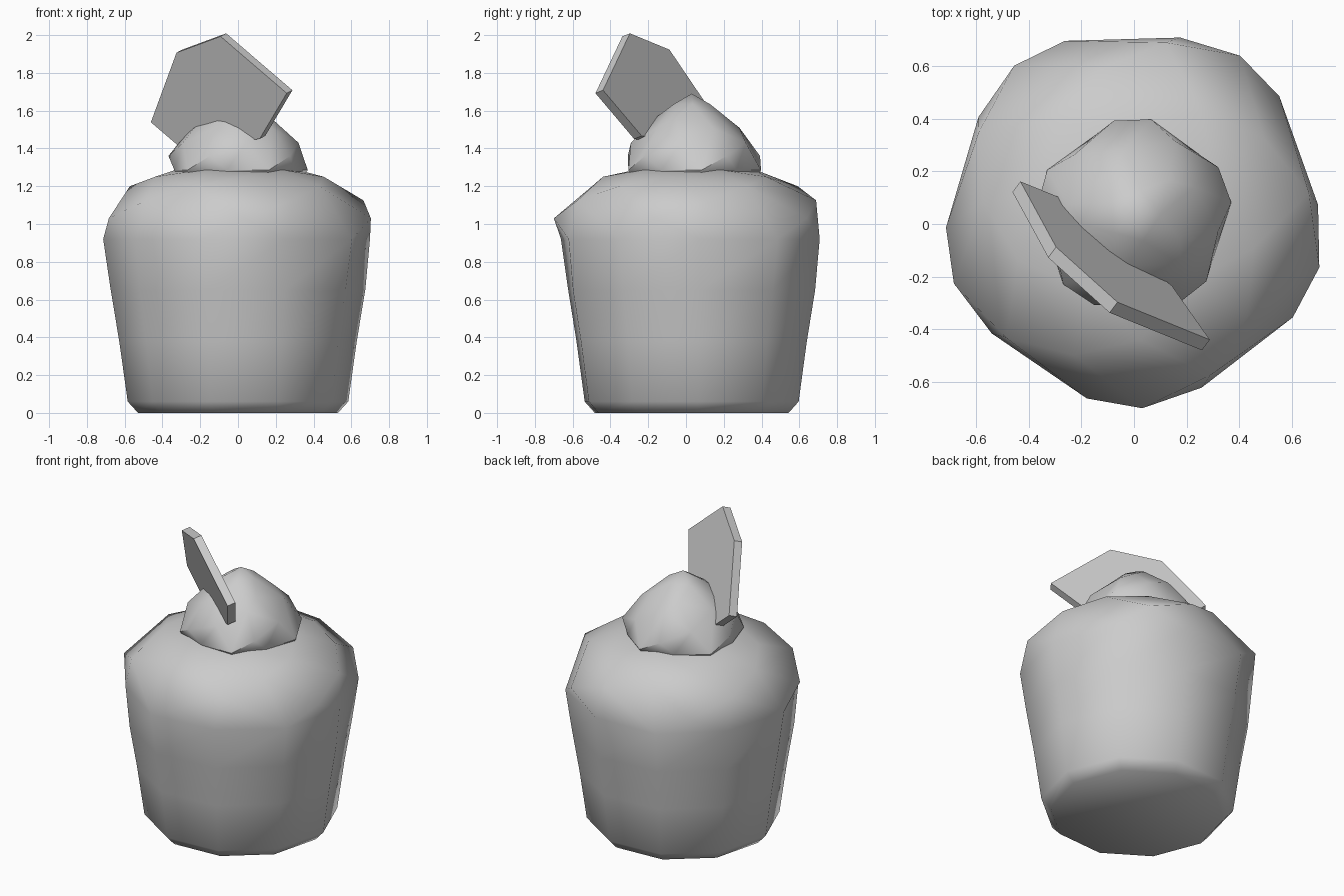
import bpy, bmesh
from math import radians, sin, cos
from mathutils import Vector

cube = bpy.data.objects.get("Cube")
if cube:
    bpy.data.objects.remove(cube, do_unlink=True)

CENTRE_Y = 0.03
LOBES = 5
STEP = 360 / LOBES

grey = bpy.data.materials.new("plain grey")
grey.use_nodes = True
colour = (0.6, 0.6, 0.6, 1)
grey.diffuse_color = colour
grey.node_tree.nodes["Principled BSDF"].inputs["Base Color"].default_value = colour


def polar(angle, radius, z):
    a = radians(angle)
    return Vector((radius * cos(a), CENTRE_Y + radius * sin(a), z))


def finish(bm, name, smooth):
    bmesh.ops.recalc_face_normals(bm, faces=bm.faces)
    mesh = bpy.data.meshes.new(name)
    bm.to_mesh(mesh)
    bm.free()
    obj = bpy.data.objects.new(name, mesh)
    bpy.context.collection.objects.link(obj)
    mesh.materials.append(grey)
    if smooth:
        bpy.ops.object.select_all(action="DESELECT")
        obj.select_set(True)
        bpy.context.view_layer.objects.active = obj
        bpy.ops.object.shade_smooth_by_angle(angle=radians(50))
    return obj


def twisted_lobes(name, rings, start, gap, crest, tip_z):
    """Decagonal wall topped by spiral crests that climb to a tip.
    rings: (radius of even corners, radius of odd corners, z), bottom up.
    crest: (angle, radius, z) of the first crest, from rim to centre."""
    bm = bmesh.new()
    wall = []
    for even, odd, z in rings:
        ring = []
        for k in range(LOBES):
            ring.append(bm.verts.new(polar(start + k * STEP, even, z)))
            ring.append(bm.verts.new(polar(start + k * STEP + gap, odd, z)))
        wall.append(ring)
    count = 2 * LOBES
    bm.faces.new(wall[0])
    for low, high in zip(wall, wall[1:]):
        for i in range(count):
            j = (i + 1) % count
            bm.faces.new((low[i], low[j], high[j], high[i]))

    crests = [[bm.verts.new(polar(a + k * STEP, r, z)) for a, r, z in crest]
              for k in range(LOBES)]
    tip = bm.verts.new((0, CENTRE_Y, tip_z))
    rim = wall[-1]
    for k in range(LOBES):
        c, d, e, f, g = crests[k]
        c2, d2, e2, f2, g2 = crests[(k + 1) % LOBES]
        b, a, b2 = rim[2 * k], rim[2 * k + 1], rim[(2 * k + 2) % count]
        # Overhanging lip and the wall below the crest
        for face in ((b, a, c), (c, a, d), (d, a, b2, e), (e, b2, c2)):
            bm.faces.new(face)
        # Slope up to the crest of the neighbouring lobe
        for face in ((e, c2, d2, f), (f, d2, e2, g), (g, e2, f2),
                     (g, f2, g2), (g, g2, tip)):
            bm.faces.new(face)
    return finish(bm, name, True)


# Cup and broad lower swirl
twisted_lobes(
    "cup_body",
    [(0.53, 0.53, 0), (0.585, 0.585, 0.06), (0.63, 0.63, 0.38),
     (0.675, 0.675, 0.65), (0.715, 0.70, 0.92)],
    39.5, 36,
    [(56.5, 0.73, 1.03), (79.5, 0.67, 1.125), (102.5, 0.575, 1.2),
     (129, 0.47, 1.25), (167, 0.33, 1.29)], 1.3)

# Small upper swirl
twisted_lobes(
    "top_swirl", [(0.35, 0.32, 1.25), (0.373, 0.34, 1.285)],
    8, 36,
    [(30, 0.37, 1.36), (62, 0.325, 1.43), (98, 0.255, 1.51),
     (118, 0.19, 1.565), (147, 0.1, 1.635)], 1.69)

# Tilted six-sided wafer
outline = [Vector(p) for p in (
    (-0.44, 0.15, 1.55), (-0.32, -0.12, 1.91), (-0.08, -0.32, 2.0),
    (0.31, -0.41, 1.72), (0.17, -0.20, 1.48), (-0.27, 0.10, 1.42))]
thickness = Vector((0.03, 0.04, 0.016))
normal = thickness.normalized()
level = sum(normal.dot(p) for p in outline) / len(outline)
outline = [p + normal * (level - normal.dot(p)) for p in outline]
bm = bmesh.new()
back = bm.faces.new([bm.verts.new(p) for p in outline])
front = bmesh.ops.extrude_face_region(bm, geom=[back], use_keep_orig=True)["geom"]
bmesh.ops.translate(bm, vec=-thickness,
                    verts=[v for v in front if isinstance(v, bmesh.types.BMVert)])
finish(bm, "wafer", False)
